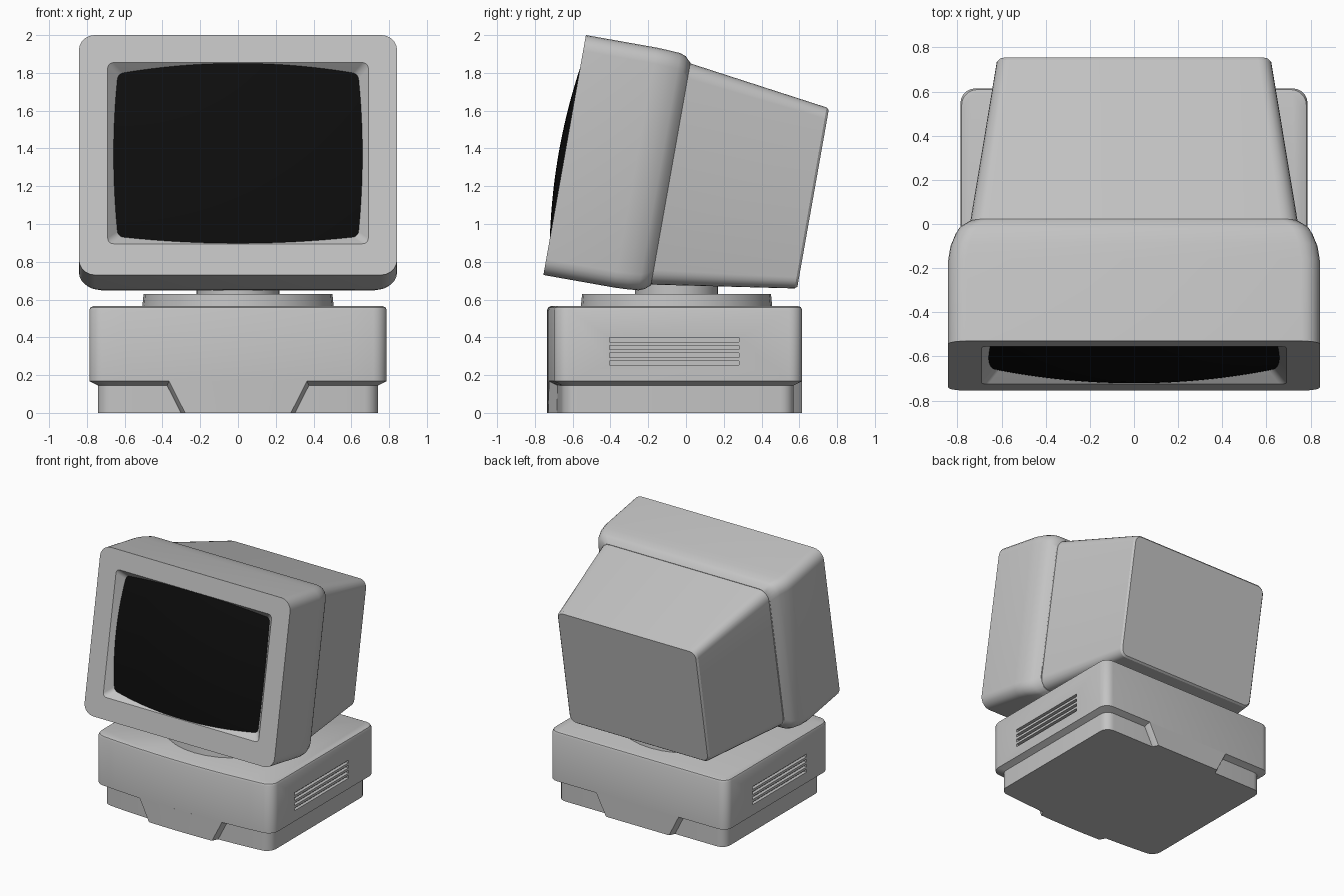
import bpy, bmesh, math

if "Cube" in bpy.data.objects:
    bpy.data.objects.remove(bpy.data.objects["Cube"])


def material(name, grey):
    m = bpy.data.materials.new(name)
    m.use_nodes = True
    colour = (grey, grey, grey, 1)
    m.diffuse_color = colour
    bsdf = m.node_tree.nodes["Principled BSDF"]
    bsdf.inputs["Base Color"].default_value = colour
    bsdf.inputs["Roughness"].default_value = 0.6
    return m


GREY = material("light grey plastic", 0.55)
BLACK = material("black glass", 0.004)


def finish(name, bm, mat):
    mesh = bpy.data.meshes.new(name)
    bm.to_mesh(mesh)
    bm.free()
    mesh.materials.append(mat)
    obj = bpy.data.objects.new(name, mesh)
    bpy.context.collection.objects.link(obj)
    return obj


def smooth(obj, angle=32):
    bpy.ops.object.select_all(action="DESELECT")
    obj.select_set(True)
    bpy.context.view_layer.objects.active = obj
    bpy.ops.object.shade_smooth_by_angle(angle=math.radians(angle))


def loft(name, loops, mat):
    """Skin a stack of equal-length loops and cap both ends."""
    bm = bmesh.new()
    rings = [[bm.verts.new(p) for p in loop] for loop in loops]
    count = len(rings[0])
    for a, b in zip(rings, rings[1:]):
        for i in range(count):
            j = (i + 1) % count
            bm.faces.new((a[i], a[j], b[j], b[i]))
    bm.faces.new(rings[0])
    bm.faces.new(rings[-1])
    bmesh.ops.recalc_face_normals(bm, faces=bm.faces)
    return finish(name, bm, mat)


def rounded_rect(x0, x1, y0, y1, r, seg=5, front=0):
    """Rounded rectangle outline, with extra points along the y0 side."""
    pts = []
    corners = ((x1 - r, y1 - r), (x0 + r, y1 - r), (x0 + r, y0 + r), (x1 - r, y0 + r))
    for k, (cx, cy) in enumerate(corners):
        for i in range(seg + 1):
            a = math.pi / 2 * (k + i / seg)
            pts.append((cx + r * math.cos(a), cy + r * math.sin(a)))
        if k == 2:
            for i in range(1, front):
                pts.append((x0 + r + (x1 - x0 - 2 * r) * i / front, y0))
    return pts


# Monitor, modelled upright (y = depth, z = height) and then leaned back
def tilt(obj):
    obj.location = (0, -0.755, 0.73)
    obj.rotation_euler.x = -math.radians(10.05)


def section(depth, half, low, high, r):
    return [(x, depth, z) for x, z in rounded_rect(-half, half, low, high, r)]


housing = loft("monitor_housing", [
    section(0.10, 0.60, 0.25, 1.06, 0.03),
    section(0.00, 0.69, 0.168, 1.142, 0.03),
    section(0.00, 0.843, 0.0, 1.29, 0.085),
    section(0.38, 0.843, 0.0, 1.29, 0.085),
    section(0.45, 0.832, 0.003, 1.287, 0.085),
    section(0.51, 0.808, 0.008, 1.283, 0.085),
    section(0.54, 0.79, 0.02, 1.272, 0.085),
    section(0.57, 0.75, 0.045, 1.242, 0.085)], GREY)

rear = loft("monitor_rear", [
    section(0.54, 0.747, 0.045, 1.243, 0.08),
    section(1.322, 0.622, 0.162, 1.135, 0.06),
    section(1.335, 0.61, 0.174, 1.123, 0.05)], GREY)

# Bulging screen: its rim is trimmed by the sloping recess
bm = bmesh.new()
bmesh.ops.create_grid(bm, x_segments=28, y_segments=20, size=1)
for v in bm.verts:
    x, h = v.co.x * 0.70, v.co.y * 0.50
    v.co = (x, (x * x + h * h) / 6.4 - 0.033, h + 0.655)
screen = finish("screen", bm, BLACK)

for part in (housing, rear, screen):
    tilt(part)
    smooth(part)

# Swivel stand
for name, radius, top_radius, low, high in (
        ("swivel_disc", 0.508, 0.50, 0.55, 0.63),
        ("swivel_neck", 0.22, 0.22, 0.62, 0.80)):
    bm = bmesh.new()
    bmesh.ops.create_cone(bm, cap_ends=True, segments=32, radius1=radius,
                          radius2=top_radius, depth=high - low)
    bmesh.ops.translate(bm, verts=bm.verts, vec=(0, -0.05, (low + high) / 2))
    smooth(finish(name, bm, GREY))

# Base case with a bowed front and an inset foot
HALF, FRONT, BACK, BOW, INSET = 0.787, -0.69, 0.615, 0.045, 0.045


def bow(x):
    return BOW * (1 - (x / HALF) ** 2)


def base_section(z, inset):
    w = HALF - inset
    outline = rounded_rect(-w, w, FRONT + inset, BACK - inset, 0.07, front=12)
    return [(x, y - bow(x) if y < 0 else y, z) for x, y in outline]


base = loft("base_case", [
    base_section(0, INSET), base_section(0.145, INSET),
    base_section(0.168, 0), base_section(0.545, 0),
    base_section(0.559, 0.006), base_section(0.565, 0.02)], GREY)

# Four vent slots cut into each side
bm = bmesh.new()
for side in (-1, 1):
    for row in range(4):
        cube = bmesh.ops.create_cube(bm, size=1)["verts"]
        bmesh.ops.scale(bm, verts=cube, vec=(0.05, 0.685, 0.022))
        bmesh.ops.translate(bm, verts=cube, vec=(side * HALF, -0.063, 0.264 + row * 0.041))
cutter = finish("vent_cutter", bm, GREY)
cutter.hide_render = True
cut = base.modifiers.new("vents", "BOOLEAN")
cut.operation = "DIFFERENCE"
cut.solver = "EXACT"
cut.object = cutter
bpy.context.view_layer.objects.active = base
bpy.ops.object.modifier_apply(modifier=cut.name)
bpy.data.objects.remove(cutter)
smooth(base)


# Tapered tongue joining the case to the floor at front and back
def tongue_section(z, half):
    flare = half + 0.022
    xs = [half * (i / 4 - 1) for i in range(9)]
    pts = [(-flare, FRONT + INSET - bow(flare), z)]
    pts += [(x, FRONT - bow(x), z) for x in xs]
    pts += [(flare, FRONT + INSET - bow(flare), z), (flare, BACK - INSET, z)]
    pts += [(half, BACK, z), (-half, BACK, z), (-flare, BACK - INSET, z)]
    return pts


smooth(loft("base_tongue", [tongue_section(0, 0.28), tongue_section(0.17, 0.366)], GREY))
